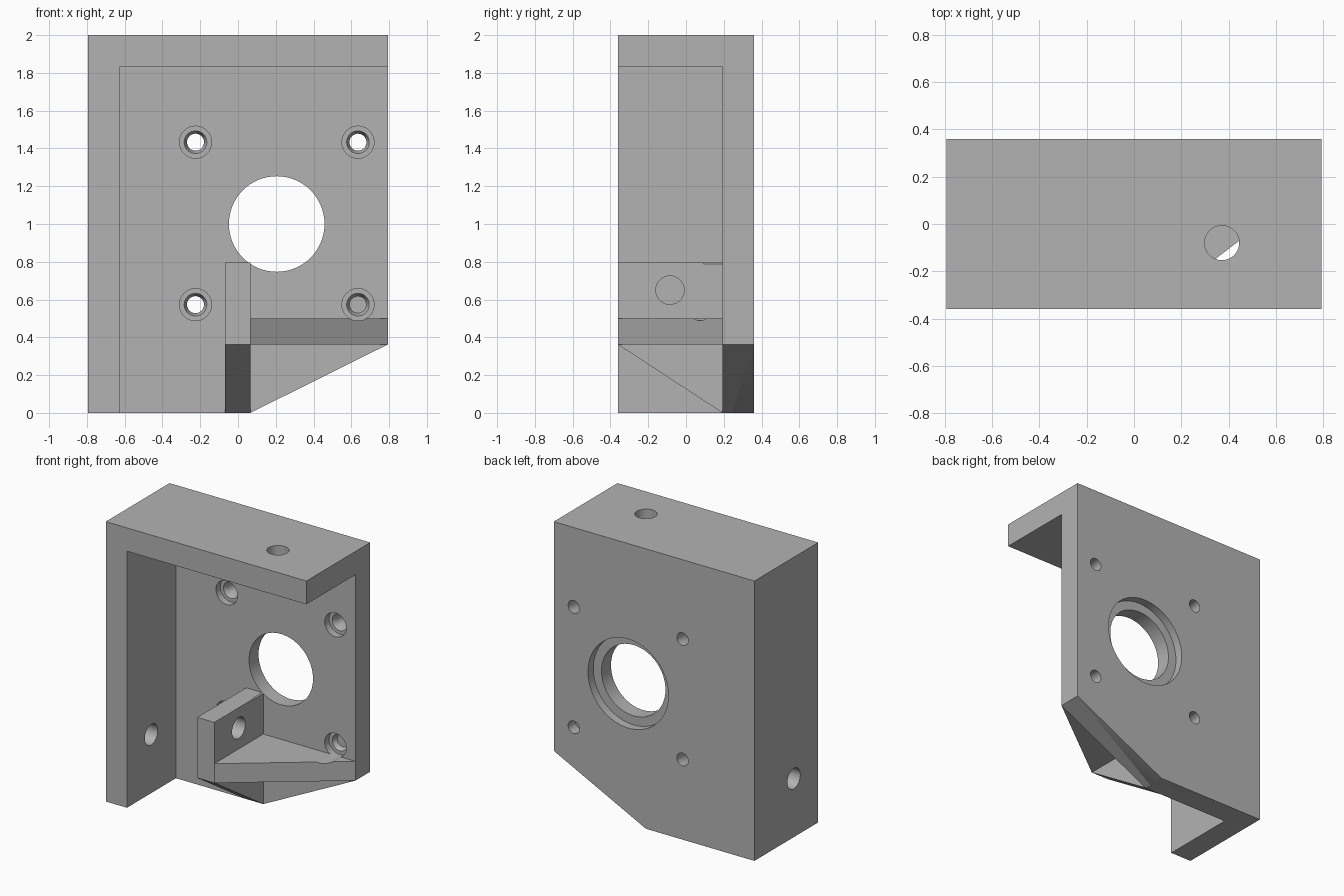
import bpy, bmesh
from mathutils import Matrix, Vector

if "Cube" in bpy.data.objects:
    bpy.data.objects.remove(bpy.data.objects["Cube"])

X, Y, H = 0.793, 0.36, 2.0      # half width, half depth, height
WALL = 0.167                    # thickness of the walls
PLATE = Y - WALL                # inner face of the back plate
RIB_L, RIB_R = -0.07, 0.065
SHELF_Z, SHELF_TOP = 0.362, 0.5

grey = bpy.data.materials.new("plain grey")
grey.use_nodes = True
grey.diffuse_color = (0.45, 0.45, 0.45, 1)
grey.node_tree.nodes["Principled BSDF"].inputs["Base Color"].default_value = (0.45, 0.45, 0.45, 1)


def finish(name, bm):
    bmesh.ops.recalc_face_normals(bm, faces=bm.faces)
    mesh = bpy.data.meshes.new(name)
    bm.to_mesh(mesh)
    bm.free()
    mesh.materials.append(grey)
    ob = bpy.data.objects.new(name, mesh)
    bpy.context.collection.objects.link(ob)
    return ob


def prism(name, outline, axis, lo, hi):
    """Extrude a 2D outline along an axis; the outline uses the other two axes in order."""
    def place(p, d):
        co = list(p)
        co.insert(axis, d)
        return Vector(co)
    bm = bmesh.new()
    face = bm.faces.new([bm.verts.new(place(p, lo)) for p in outline])
    new = bmesh.ops.extrude_face_region(bm, geom=[face])["geom"]
    verts = [g for g in new if isinstance(g, bmesh.types.BMVert)]
    bmesh.ops.translate(bm, verts=verts, vec=place((0, 0), hi - lo))
    return finish(name, bm)


def drill(axis, centre, r1, length, r2=None):
    """Round cutter with radius r1 at the low end and r2 at the high end."""
    bm = bmesh.new()
    direction = Vector([float(i == axis) for i in range(3)])
    turn = Vector((0, 0, 1)).rotation_difference(direction).to_matrix().to_4x4()
    bmesh.ops.create_cone(bm, cap_ends=True, segments=64, radius1=r1,
                          radius2=r1 if r2 is None else r2, depth=length,
                          matrix=Matrix.Translation(centre) @ turn)
    return finish("drill_cutter", bm)


def combine(target, tool, operation):
    tool.hide_render = True
    mod = target.modifiers.new("combine", "BOOLEAN")
    mod.operation, mod.solver, mod.object = operation, "EXACT", tool
    bpy.context.view_layer.objects.active = target
    bpy.ops.object.modifier_apply(modifier=mod.name)
    bpy.data.objects.remove(tool)


# Housing: back plate with a sloped lower corner, side wall and top wall
bracket = prism("motor_bracket", [(-X, 0), (RIB_R, 0), (X, SHELF_Z), (X, H), (-X, H)], 1, -Y, Y)
inside = prism("inside_cutter", [(WALL - X, -1), (2, -1), (2, H - WALL), (WALL - X, H - WALL)],
               1, -1, PLATE)
combine(bracket, inside, "DIFFERENCE")

# Upright rib with a sloped underside, and triangular shelf beside it
rib = prism("rib", [(-Y, SHELF_Z), (PLATE, 0), (PLATE + 0.05, 0), (PLATE + 0.05, 0.795), (-Y, 0.795)],
            0, RIB_L, RIB_R)
combine(bracket, rib, "UNION")
shelf = prism("shelf", [(RIB_R - 0.05, -Y + 0.05), (RIB_R, -Y), (X, PLATE), (X, PLATE + 0.05),
                        (RIB_R - 0.05, PLATE + 0.05)], 2, SHELF_Z, SHELF_TOP)
combine(bracket, shelf, "UNION")

# Large bore with a wider recess on the back
cutters = [drill(1, (0.205, PLATE + 0.1, 1), 0.253, 0.4),
           drill(1, (0.205, Y, 1), 0.318, 0.12)]

# Four screw holes with flat recess and tapered lead-in
for x in (-0.225, 0.635):
    for z in (0.573, 1.433):
        cutters += [drill(1, (x, PLATE + 0.1, z), 0.045, 0.4),
                    drill(1, (x, PLATE - 0.125, z), 0.085, 0.35),
                    drill(1, (x, PLATE + 0.065, z), 0.062, 0.04, 0.045)]

# Mounting holes through the top wall, the side wall and the rib
cutters += [drill(2, (0.372, -0.08, H), 0.073, 0.6),
            drill(0, (-X, -0.085, 0.418), 0.073, 0.6),
            drill(0, (0, -0.085, 0.65), 0.075, 0.4)]
for cutter in cutters:
    combine(bracket, cutter, "DIFFERENCE")

# Smooth bores, crisp edges
bpy.ops.object.select_all(action="DESELECT")
bracket.select_set(True)
bpy.context.view_layer.objects.active = bracket
bpy.ops.object.shade_smooth_by_angle(angle=0.5)
